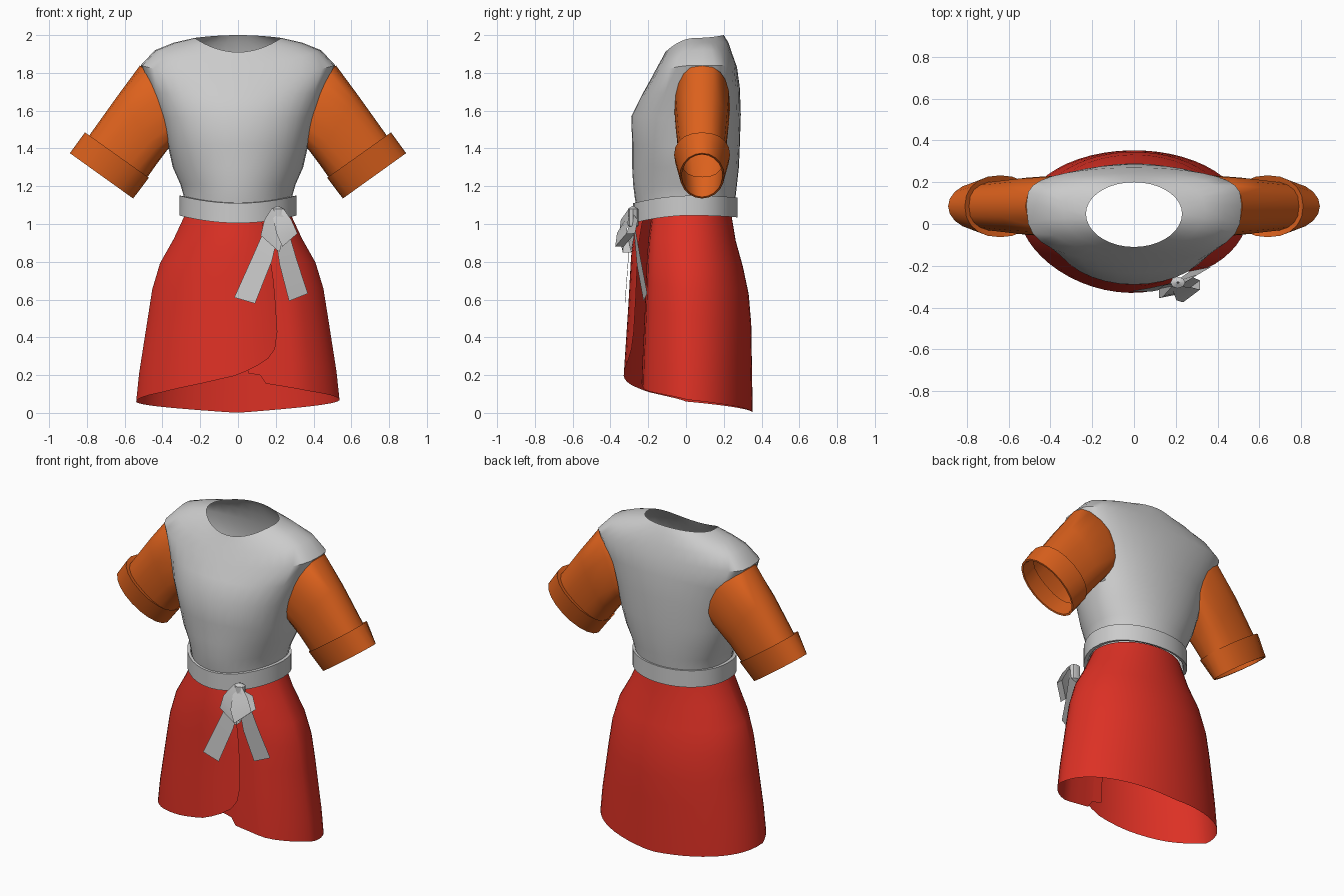
import bpy, bmesh, math
from mathutils import Vector

if "Cube" in bpy.data.objects:
    bpy.data.objects.remove(bpy.data.objects["Cube"])


def material(name, rgb):
    m = bpy.data.materials.new(name)
    m.diffuse_color = (*rgb, 1)
    m.use_nodes = True
    m.node_tree.nodes["Principled BSDF"].inputs["Base Color"].default_value = m.diffuse_color
    return m


RED = material("red_cloth", (0.72, 0.03, 0.018))
ORANGE = material("orange_cloth", (0.72, 0.12, 0.012))


def interp(table, t):
    """Piecewise linear lookup; rows are (key, value, value...)."""
    if t <= table[0][0]:
        return table[0][1:]
    for a, b in zip(table, table[1:]):
        if t <= b[0]:
            f = (t - a[0]) / (b[0] - a[0])
            return [p + (q - p) * f for p, q in zip(a[1:], b[1:])]
    return table[-1][1:]


def loft(name, rings, closed=True, mat=None, skip=None, angle=40):
    """Skin a list of point rings; skip(centre) leaves holes."""
    bm = bmesh.new()
    rows = [[bm.verts.new(p) for p in r] for r in rings]
    n = len(rows[0])
    for a, b in zip(rows, rows[1:]):
        for i in range(n if closed else n - 1):
            j = (i + 1) % n
            quad = (a[i], a[j], b[j], b[i])
            c = sum((v.co for v in quad), Vector()) / 4
            if not (skip and skip(c)):
                bm.faces.new(quad)
    bmesh.ops.recalc_face_normals(bm, faces=bm.faces[:])
    me = bpy.data.meshes.new(name)
    bm.to_mesh(me)
    bm.free()
    ob = bpy.data.objects.new(name, me)
    bpy.context.collection.objects.link(ob)
    if mat:
        me.materials.append(mat)
    bpy.ops.object.select_all(action='DESELECT')
    ob.select_set(True)
    bpy.context.view_layer.objects.active = ob
    bpy.ops.object.shade_smooth_by_angle(angle=math.radians(angle))
    return ob


def body_ring(hw, yf, yc, yb, zf, zs, zb, pf=1.1, pb=0.85, n=36):
    """Egg-shaped ring with separate front, side and back heights."""
    pts = []
    for i in range(n):
        a = 2 * math.pi * i / n
        s, c = math.sin(a), math.cos(a)
        y, z, p = (yf, zf, pf) if c > 0 else (yb, zb, pb)
        pts.append((hw * s, yc + (y - yc) * abs(c) ** p, zs * s * s + z * c * c))
    return pts


# Bodice, open at neck, waist and armholes
bodice = [
    (.28, -.25, .02, .25, 1.03, 1.06, 1.05),
    (.285, -.27, .02, .262, 1.13, 1.14, 1.14),
    (.305, -.28, .03, .27, 1.21, 1.21, 1.21),
    (.345, -.285, .04, .28, 1.30, 1.30, 1.30, 1),
    (.37, -.285, .05, .285, 1.42, 1.41, 1.42, .85, .75),
    (.405, -.29, .06, .29, 1.57, 1.56, 1.58, .75, .75),
    (.46, -.235, .08, .285, 1.68, 1.70, 1.72, .7, .7),
    (.515, -.185, .09, .27, 1.77, 1.84, 1.83, .65, .6),
    (.44, -.145, .09, .245, 1.845, 1.92, 1.90, .7, .7),
    (.34, -.125, .07, .225, 1.88, 1.96, 1.96, .85, .85),
    (.23, -.11, .05, .20, 1.91, 1.985, 2.0, 1, 1),
]
loft("bodice", [body_ring(*r) for r in bodice],
     skip=lambda c: abs(c.x) > .34 and .03 < c.y < .14 and 1.45 < c.z < 1.72)


# Sleeves with turned-up cuffs
def sleeve_ring(side, top, bottom, ry, bend=0, yc=.085, n=20, p=.8):
    pts = []
    for i in range(n):
        a = 2 * math.pi * i / n
        s, c = math.sin(a), math.cos(a)
        f = .5 + .5 * math.copysign(abs(c) ** p, c)
        x = bottom[0] + (top[0] - bottom[0]) * f - bend * s * s
        z = bottom[1] + (top[1] - bottom[1]) * f
        pts.append((side * x, yc + ry * math.copysign(abs(s) ** p, s), z))
    return pts


for side, word in ((-1, "left"), (1, "right")):
    bend = .075 if side > 0 else .09
    loft(word + "_sleeve", [
        sleeve_ring(side, (.47, 1.83), (.355, 1.42), .14, bend),
        sleeve_ring(side, (.52, 1.838), (.368, 1.40), .148, bend),
        sleeve_ring(side, (.64, 1.675), (.425, 1.325), .137, .02),
        sleeve_ring(side, (.79, 1.465), (.485, 1.24), .12)], mat=ORANGE)
    loft(word + "_cuff", [
        sleeve_ring(side, (.79, 1.465), (.485, 1.24), .12),
        sleeve_ring(side, (.81, 1.485), (.472, 1.245), .148, p=.9),
        sleeve_ring(side, (.89, 1.375), (.555, 1.135), .118, p=1),
        sleeve_ring(side, (.88, 1.368), (.563, 1.143), .108, p=1),
        sleeve_ring(side, (.785, 1.455), (.495, 1.25), .112)], mat=ORANGE)

# Wrap skirt: one sheet wound once around with an overlapping front.
# (height, half width, front y, back y)
skirt_profile = [(0, .545, -.335, .353), (.2, .525, -.33, .35), (.5, .478, -.31, .345),
                 (.65, .455, -.30, .33), (.78, .42, -.295, .30), (.90, .35, -.285, .265),
                 (1.05, .28, -.255, .24)]
# (winding angle, hem height)
hem = [(-.44, .43), (-.40, .34), (-.3, .275), (0, .20), (.38, .155), (.84, .11),
       (1.57, .06), (3.14, 0), (4.71, .07), (5.5, .115), (6.0, .155), (6.06, .20), (6.18, .21)]
# (winding angle, depth factor) pulls the under panel behind the over panel
depth = [(5.1, 1), (5.58, .92), (5.84, .79), (6.18, .70)]
U0, U1, COLS = -.44, 6.18, 56
us = sorted([U0 + (U1 - U0) * i / COLS for i in range(COLS + 1)] + [-.40, 6.0, 6.06])
rows = []
for v in (0, .13, .26, .40, .55, .7, .85, 1):
    row = []
    for u in us:
        z = 1.05 + (interp(hem, u)[0] - 1.05) * v
        hw, yf, yb = interp(skirt_profile, z)
        s, c = math.sin(-u), math.cos(u)
        y = yf * c ** 1.3 * interp(depth, u)[0] if c > 0 else yb * abs(c) ** .92
        row.append((hw * s, y, z))
    rows.append(row)
loft("wrap_skirt", rows, closed=False, mat=RED, angle=50)

# Belt band, slightly lower at the front
loft("belt", [
    body_ring(.287, -.268, .01, .26, 1.112, 1.148, 1.14),
    body_ring(.31, -.28, .01, .272, 1.11, 1.15, 1.14),
    body_ring(.31, -.28, .01, .272, 1.005, 1.045, 1.035),
    body_ring(.285, -.26, .01, .255, 1.01, 1.05, 1.04)])


# Bow: ribbons given as (centre, half-width vector) pairs
def ribbon(name, path):
    loft(name, [[Vector(c) - Vector(w), Vector(c) + Vector(w)] for c, w in path],
         closed=False, angle=30)


ribbon("bow_left_tail", [((.20, -.285, 1.03), (.03, 0, -.01)),
                         ((.13, -.305, .82), (.05, 0, -.014)),
                         ((.035, -.322, .595), (.055, 0, -.016))])
ribbon("bow_right_tail", [((.215, -.28, 1.03), (.03, 0, .01)),
                          ((.265, -.25, .80), (.045, .01, .015)),
                          ((.32, -.215, .612), (.05, .01, .02))])
for word, tip, w in (("left", (.17, .895), (.05, .01, -.045)),
                     ("right", (.275, .915), (.04, .03, .035))):
    w0 = (.03, 0, w[2] / 3)
    mx, mz = (tip[0] + .21) / 2, (tip[1] + 1.06) / 2
    ribbon("bow_" + word + "_loop", [
        ((.21, -.30, 1.07), w0), ((mx, -.335, mz), w), ((tip[0], -.345, tip[1]), w),
        ((tip[0], -.30, tip[1]), w), ((mx, -.285, mz), w), ((.21, -.28, 1.04), w0)])

# Knot
knot = [(.005, 1.095), (.035, 1.08), (.035, 1.03), (.035, .99), (.005, .975)]
loft("bow_knot", [[(.21 + r * math.sin(k * math.pi / 4), -.28 + .8 * r * math.cos(k * math.pi / 4), z)
                   for k in range(8)] for r, z in knot])
